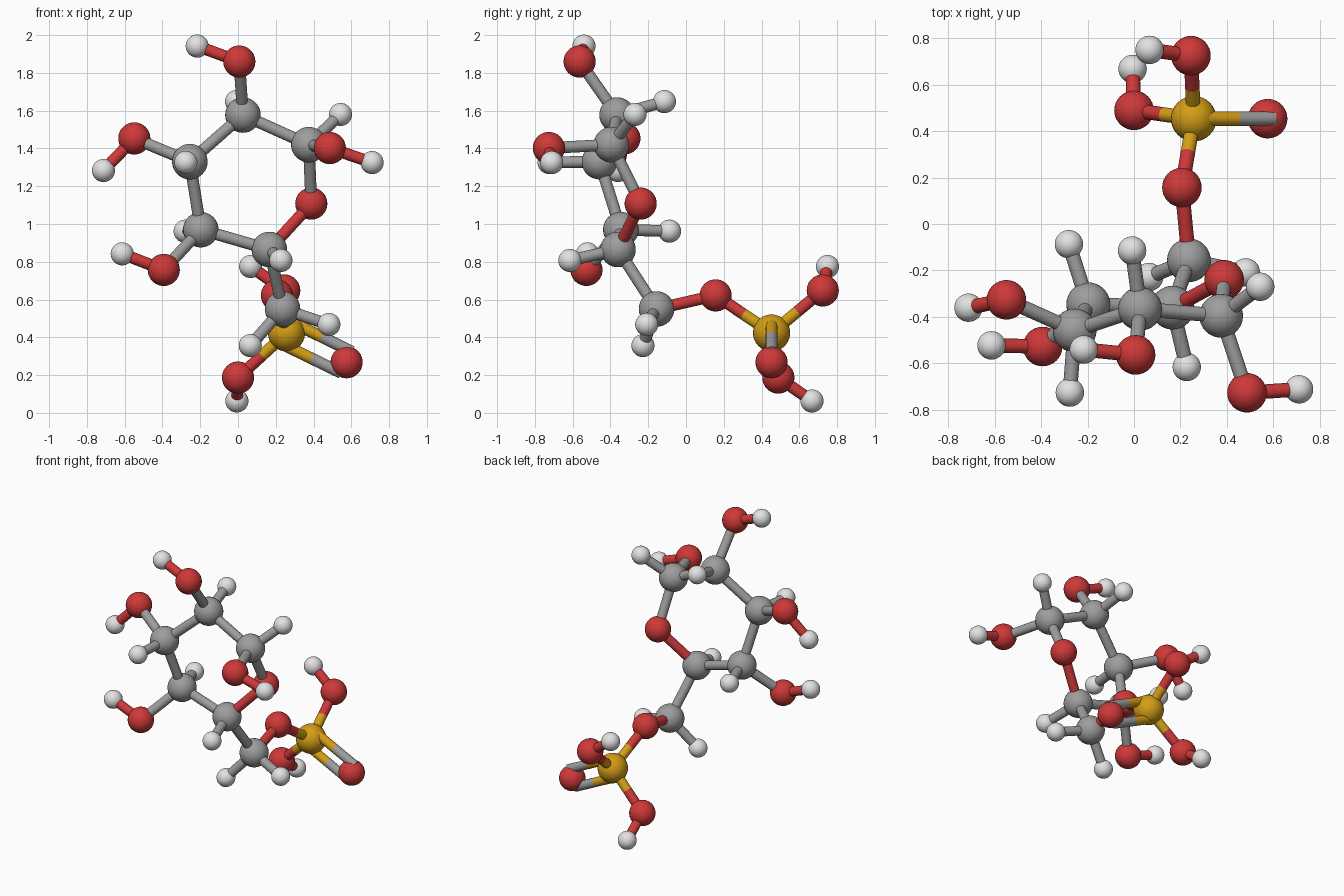
import bpy, bmesh, math
from mathutils import Vector, Matrix

if "Cube" in bpy.data.objects:
    bpy.data.objects.remove(bpy.data.objects["Cube"])


def material(name, rgb):
    m = bpy.data.materials.new(name)
    m.diffuse_color = (*rgb, 1)
    m.use_nodes = True
    m.node_tree.nodes["Principled BSDF"].inputs["Base Color"].default_value = m.diffuse_color
    return m


GREY = material("grey", (0.34, 0.34, 0.34))
RED = material("red", (0.62, 0.04, 0.04))
GOLD = material("gold", (0.66, 0.34, 0.008))
WHITE = material("white", (0.76, 0.76, 0.76))

# Kind: (name, ball radius, material)
KINDS = {"C": ("carbon", 0.094, GREY), "O": ("oxygen", 0.085, RED),
         "P": ("phosphorus", 0.098, GOLD), "H": ("hydrogen", 0.061, WHITE)}
STICK = 0.031

# Ball centres: the first letter gives the kind
ATOMS = {
    # ring
    "C1": (0.375, -0.395, 1.42), "C2": (0.026, -0.365, 1.577),
    "C3": (-0.255, -0.458, 1.33), "C4": (-0.197, -0.345, 0.97),
    "C5": (0.166, -0.36, 0.865), "O5": (0.388, -0.24, 1.108),
    # ring side groups
    "O1": (0.486, -0.726, 1.402), "HO1": (0.71, -0.711, 1.325),
    "O2": (0.007, -0.563, 1.86), "HO2": (-0.216, -0.54, 1.942),
    "O3": (-0.549, -0.326, 1.453), "HO3": (-0.712, -0.36, 1.283),
    "O4": (-0.393, -0.527, 0.757), "HO4": (-0.613, -0.522, 0.842),
    "H1": (0.543, -0.27, 1.58), "H2": (-0.008, -0.114, 1.648),
    "H3": (-0.276, -0.725, 1.326), "H4": (-0.28, -0.087, 0.962),
    "H5": (0.227, -0.615, 0.807),
    # arm and phosphate group
    "C6": (0.236, -0.156, 0.55), "H6a": (0.065, -0.228, 0.356),
    "H6b": (0.481, -0.208, 0.468), "O6": (0.206, 0.157, 0.622),
    "P": (0.257, 0.453, 0.423), "O7": (0.575, 0.453, 0.268),
    "O8": (0.0, 0.489, 0.187), "HO8": (-0.006, 0.667, 0.063),
    "O9": (0.245, 0.724, 0.648), "HO9": (0.067, 0.749, 0.775),
}

# Sticks coloured like the first ball of the pair
BONDS = """C1-C2 C2-C3 C3-C4 C4-C5 C1-O5 O5-C5 C5-C6 O6-C6
C1-O1 C2-O2 C3-O3 C4-O4 O1-HO1 O2-HO2 O3-HO3 O4-HO4
C1-H1 C2-H2 C3-H3 C4-H4 C5-H5 C6-H6a C6-H6b O8-HO8 O9-HO9""".split()


def finish(name, bm, mat):
    me = bpy.data.meshes.new(name)
    for f in bm.faces:
        f.smooth = len(f.verts) <= 4
    for e in bm.edges:
        if any(len(f.verts) > 4 for f in e.link_faces):
            e.smooth = False
    bm.to_mesh(me)
    bm.free()
    me.materials.append(mat)
    ob = bpy.data.objects.new(name, me)
    bpy.context.collection.objects.link(ob)


def ball(key):
    kind, r, mat = KINDS[key[0]]
    bm = bmesh.new()
    bmesh.ops.create_uvsphere(bm, u_segments=32, v_segments=20, radius=r,
                              matrix=Matrix.Translation(ATOMS[key]))
    finish(f"{kind}_ball_{key.lower()}", bm, mat)


def stick(name, a, b, mat):
    d = b - a
    bm = bmesh.new()
    m = Matrix.Translation((a + b) / 2) @ d.to_track_quat('Z', 'Y').to_matrix().to_4x4()
    bmesh.ops.create_cone(bm, cap_ends=True, segments=24, radius1=STICK,
                          radius2=STICK, depth=d.length, matrix=m)
    finish(name, bm, mat)


# Balls
for key in ATOMS:
    ball(key)

# Single sticks
for bond in BONDS:
    a, b = bond.split("-")
    stick(f"stick_{a.lower()}_{b.lower()}", Vector(ATOMS[a]), Vector(ATOMS[b]),
          KINDS[a[0]][2])

# Two-coloured sticks around the gold ball
p = Vector(ATOMS["P"])
for key in ("O6", "O8", "O9"):
    o = Vector(ATOMS[key])
    mid = (p + o) / 2
    stick(f"gold_half_stick_{key.lower()}", p, mid, GOLD)
    stick(f"red_half_stick_{key.lower()}", mid, o, RED)

# Double stick
o = Vector(ATOMS["O7"])
side = (o - p).cross(Vector((0, 1, 0))).normalized() * 0.063
for i, s in enumerate((-1, 1)):
    a, b = p + side * s, o + side * s
    mid = (a + b) / 2
    stick(f"double_stick_gold_{i}", a, mid, GOLD)
    stick(f"double_stick_grey_{i}", mid, b, GREY)
